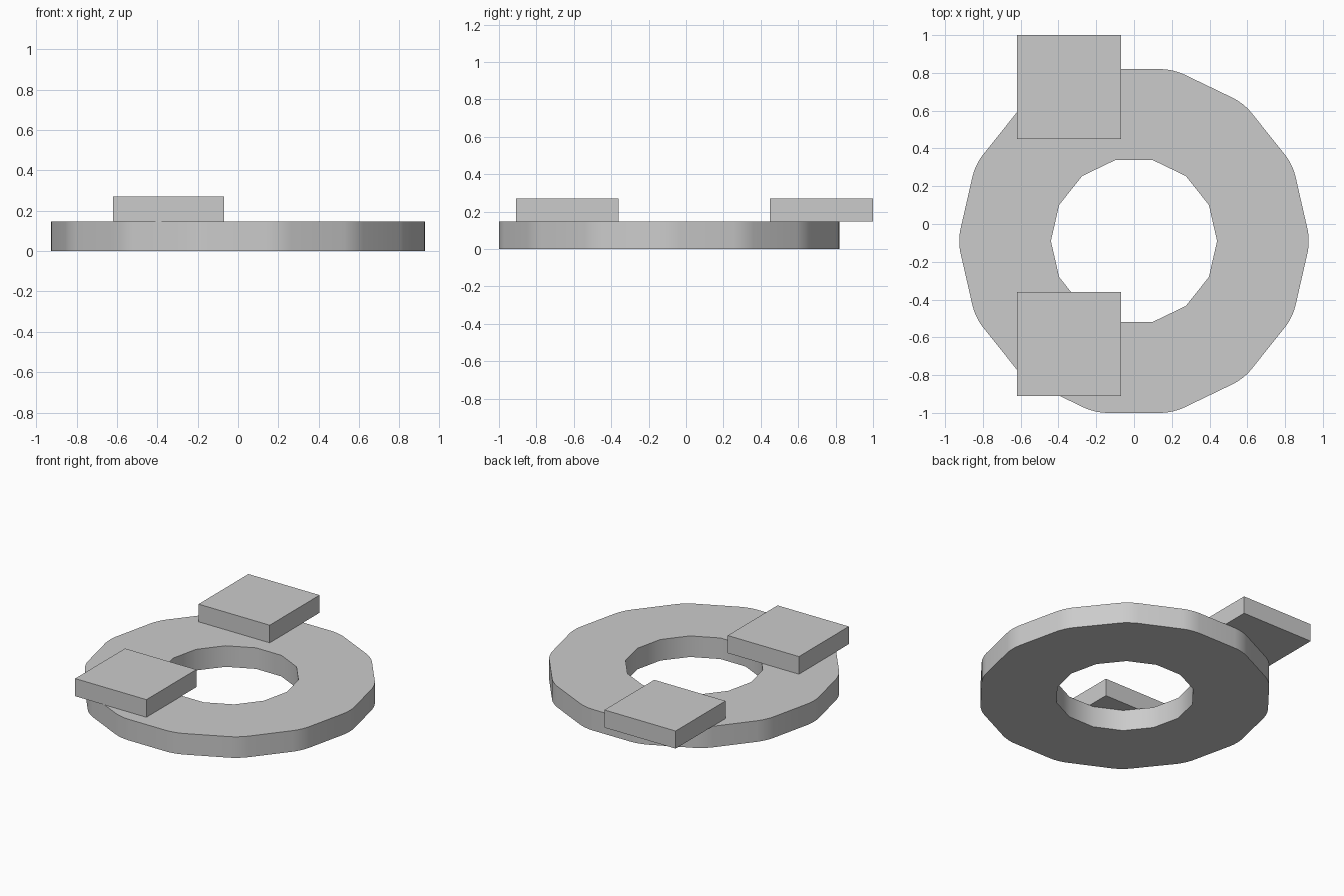
import bpy
import bmesh
import math
from mathutils import Matrix

cube = bpy.data.objects.get("Cube")
if cube:
    bpy.data.objects.remove(cube, do_unlink=True)

SIDES = 14
CENTRE_Y = -0.09
RING_TOP = 0.147
BLOCK_TOP = 0.27

grey = bpy.data.materials.new("plain grey")
grey.use_nodes = True
colour = (0.6, 0.6, 0.6, 1)
grey.diffuse_color = colour
grey.node_tree.nodes["Principled BSDF"].inputs["Base Color"].default_value = colour


def add_object(name, bm):
    mesh = bpy.data.meshes.new(name)
    bmesh.ops.recalc_face_normals(bm, faces=bm.faces)
    bm.to_mesh(mesh)
    bm.free()
    mesh.materials.append(grey)
    obj = bpy.data.objects.new(name, mesh)
    bpy.context.collection.objects.link(obj)
    return obj


def circle(bm, radius, z):
    angles = [2 * math.pi * i / SIDES for i in range(SIDES)]
    return [bm.verts.new((radius * math.cos(a), CENTRE_Y + radius * math.sin(a), z))
            for a in angles]


# Flat ring: four loops joined into a closed rectangular section
bm = bmesh.new()
loops = [circle(bm, r, z) for r, z in
         ((0.933, 0), (0.933, RING_TOP), (0.44, RING_TOP), (0.44, 0))]
for k in range(4):
    a, b = loops[k], loops[(k + 1) % 4]
    for i in range(SIDES):
        j = (i + 1) % SIDES
        bm.faces.new((a[i], a[j], b[j], b[i]))

# Soften the upright corners of the outer wall only
corners = [bm.edges.get((lo, hi)) for lo, hi in zip(loops[0], loops[1])]
bmesh.ops.bevel(bm, geom=corners, offset=0.06, segments=4, profile=0.5,
                affect='EDGES')
ring = add_object("flat_ring", bm)
bpy.ops.object.select_all(action='DESELECT')
ring.select_set(True)
bpy.context.view_layer.objects.active = ring
bpy.ops.object.shade_smooth_by_angle(angle=math.radians(35))

# Two square blocks resting on the ring
for name, y in (("front_block", -0.635), ("back_block", 0.725)):
    bm = bmesh.new()
    height = BLOCK_TOP - RING_TOP
    place = (Matrix.Translation((-0.345, y, RING_TOP + height / 2))
             @ Matrix.Diagonal((0.55, 0.55, height, 1)))
    bmesh.ops.create_cube(bm, size=1, matrix=place)
    add_object(name, bm)
